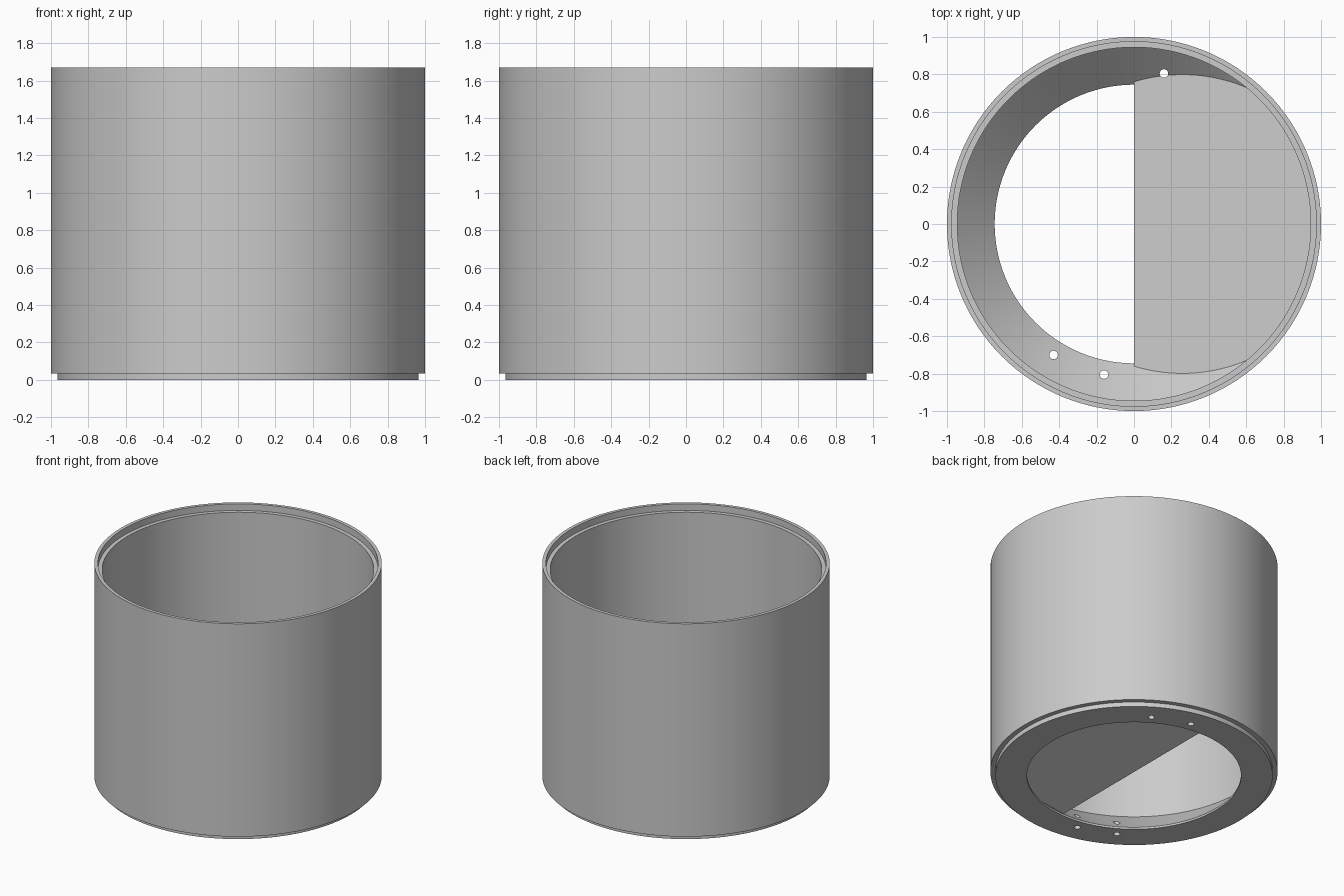
import bpy, bmesh, math
from mathutils import Vector

SEGMENTS = 128

cube = bpy.data.objects.get("Cube")
if cube:
    bpy.data.objects.remove(cube, do_unlink=True)

grey = bpy.data.materials.new("plain grey")
grey.use_nodes = True
colour = (0.6, 0.6, 0.6, 1)
grey.diffuse_color = colour
grey.node_tree.nodes["Principled BSDF"].inputs["Base Color"].default_value = colour


def add_object(name, bm):
    bmesh.ops.recalc_face_normals(bm, faces=bm.faces)
    mesh = bpy.data.meshes.new(name)
    bm.to_mesh(mesh)
    bm.free()
    mesh.materials.append(grey)
    obj = bpy.data.objects.new(name, mesh)
    bpy.context.collection.objects.link(obj)
    return obj


def cylinder(bm, radius, bottom, top, x=0, y=0, sides=SEGMENTS):
    made = bmesh.ops.create_cone(bm, cap_ends=True, segments=sides, radius1=radius,
                                 radius2=radius, depth=top - bottom)
    bmesh.ops.translate(bm, verts=made["verts"], vec=(x, y, (top + bottom) / 2))


def boolean(target, tool, operation):
    mod = target.modifiers.new(operation.lower(), "BOOLEAN")
    mod.operation = operation
    mod.solver = "EXACT"
    mod.object = tool
    bpy.context.view_layer.objects.active = target
    bpy.ops.object.modifier_apply(modifier=mod.name)
    bpy.data.objects.remove(tool, do_unlink=True)


# Round shell: stepped foot, recessed rim and funnel-shaped lower inside
profile = [(0.745, 0), (0.965, 0), (0.965, 0.035), (1, 0.035), (1, 1.67),
           (0.975, 1.67), (0.975, 1.62), (0.945, 1.62), (0.945, 0.215), (0.745, 0.015)]
bm = bmesh.new()
ring = [bm.verts.new((r, 0, z)) for r, z in profile]
edges = [bm.edges.new((ring[i - 1], ring[i])) for i in range(len(ring))]
bmesh.ops.spin(bm, geom=ring + edges, cent=(0, 0, 0), axis=(0, 0, 1),
               angle=math.tau, steps=SEGMENTS, use_merge=False)
bmesh.ops.remove_doubles(bm, verts=bm.verts, dist=0.0001)
shell = add_object("shell", bm)

# Sloping half floor, rising toward the +x wall
bm = bmesh.new()
cylinder(bm, 0.955, 0, 0.6)
for point, normal in [((0, 0, 0), (-1, 0, 0)), ((0, 0, 0.03), (-0.308, 0, 1))]:
    cut = bmesh.ops.bisect_plane(bm, geom=bm.verts[:] + bm.edges[:] + bm.faces[:],
                                 plane_co=point, plane_no=Vector(normal).normalized(),
                                 clear_outer=True)
    rim = [e for e in cut["geom_cut"] if isinstance(e, bmesh.types.BMEdge)]
    bmesh.ops.contextual_create(bm, geom=rim)
boolean(shell, add_object("half_floor", bm), "UNION")

# Two opposite pairs of small holes in the foot
bm = bmesh.new()
for side in (-1, 1):
    for x, y in [(0.16, 0.805), (0.43, 0.7)]:
        cylinder(bm, 0.023, -0.1, 0.12, side * x, side * y, 16)
boolean(shell, add_object("hole_cutter", bm), "DIFFERENCE")

bpy.ops.object.select_all(action="DESELECT")
shell.select_set(True)
bpy.context.view_layer.objects.active = shell
bpy.ops.object.shade_smooth_by_angle(angle=math.radians(30))
